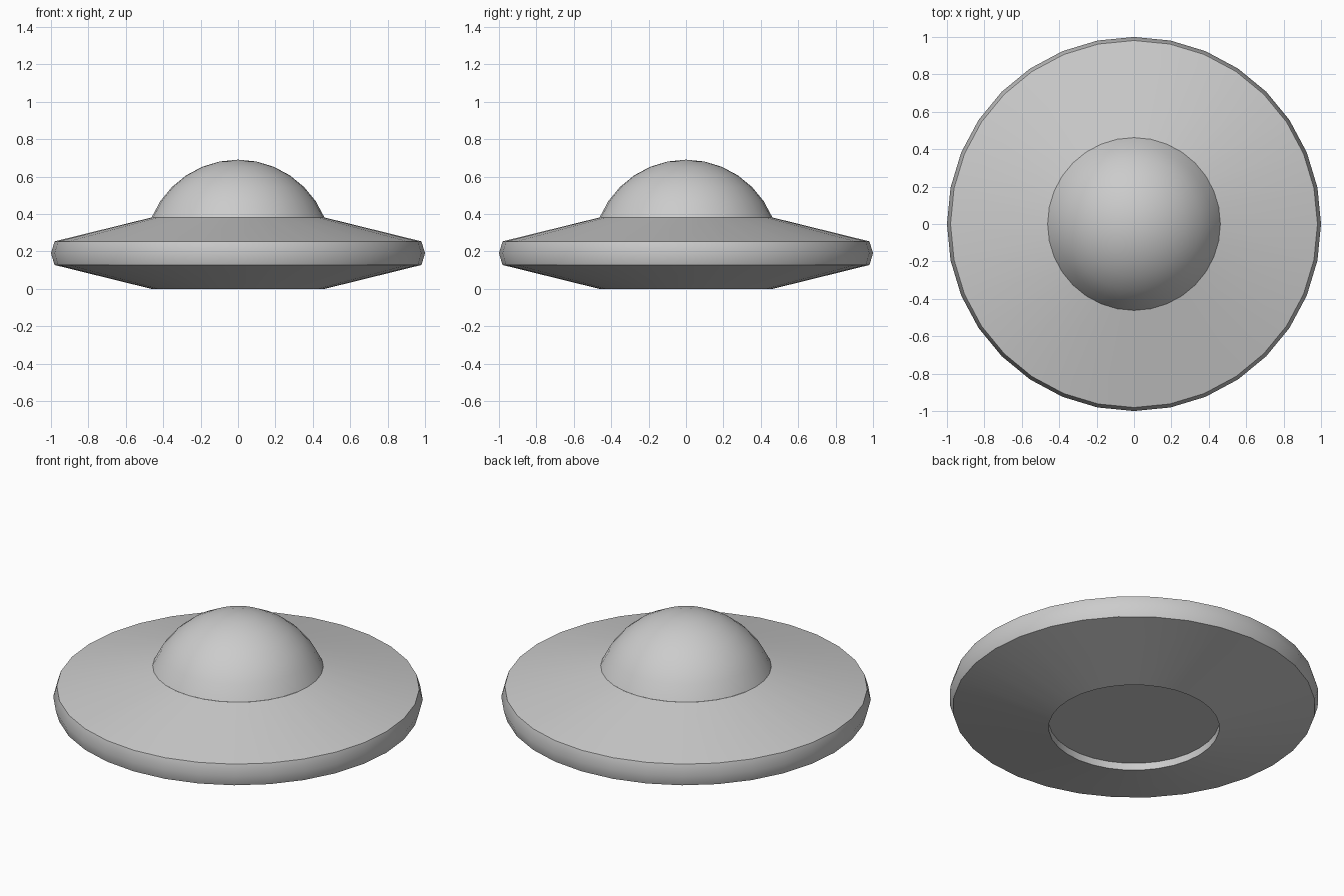
import bpy, math

if "Cube" in bpy.data.objects:
    bpy.data.objects.remove(bpy.data.objects["Cube"])

SIDES = 32
STEP = math.radians(11.25)
MID = 0.191          # height of the rim's widest line
R = 0.5              # dome radius
NECK = R * math.cos(2 * STEP)


def lathe(name, profile):
    """Revolve (radius, z) points about z; radius 0 gives a pole."""
    verts, rings, faces = [], [], []
    for r, z in profile:
        n = 1 if r == 0 else SIDES
        rings.append([len(verts) + i % n for i in range(SIDES)])
        verts += [(r * math.cos(i * STEP), r * math.sin(i * STEP), z) for i in range(n)]
    for a, b in zip(rings, rings[1:]):
        for i in range(SIDES):
            j = (i + 1) % SIDES
            faces.append(tuple(dict.fromkeys((a[i], a[j], b[j], b[i]))))
    mesh = bpy.data.meshes.new(name)
    mesh.from_pydata(verts, [], faces)
    obj = bpy.data.objects.new(name, mesh)
    bpy.context.collection.objects.link(obj)
    bpy.ops.object.select_all(action='DESELECT')
    obj.select_set(True)
    bpy.context.view_layer.objects.active = obj
    bpy.ops.object.shade_smooth_by_angle(angle=math.radians(40))
    return obj


# Saucer hull with a shallow round recess underneath
lathe("saucer_hull", [
    (0, 0.043), (NECK, 0.043), (NECK, 0),
    (0.981, MID - 0.063), (1.0, MID), (0.981, MID + 0.063),
    (NECK, 2 * MID),
])

# Spherical dome rising from the neck
lathe("dome", [(R * math.cos(k * STEP), MID + R * math.sin(k * STEP)) for k in range(2, 8)]
      + [(0, MID + R)])
